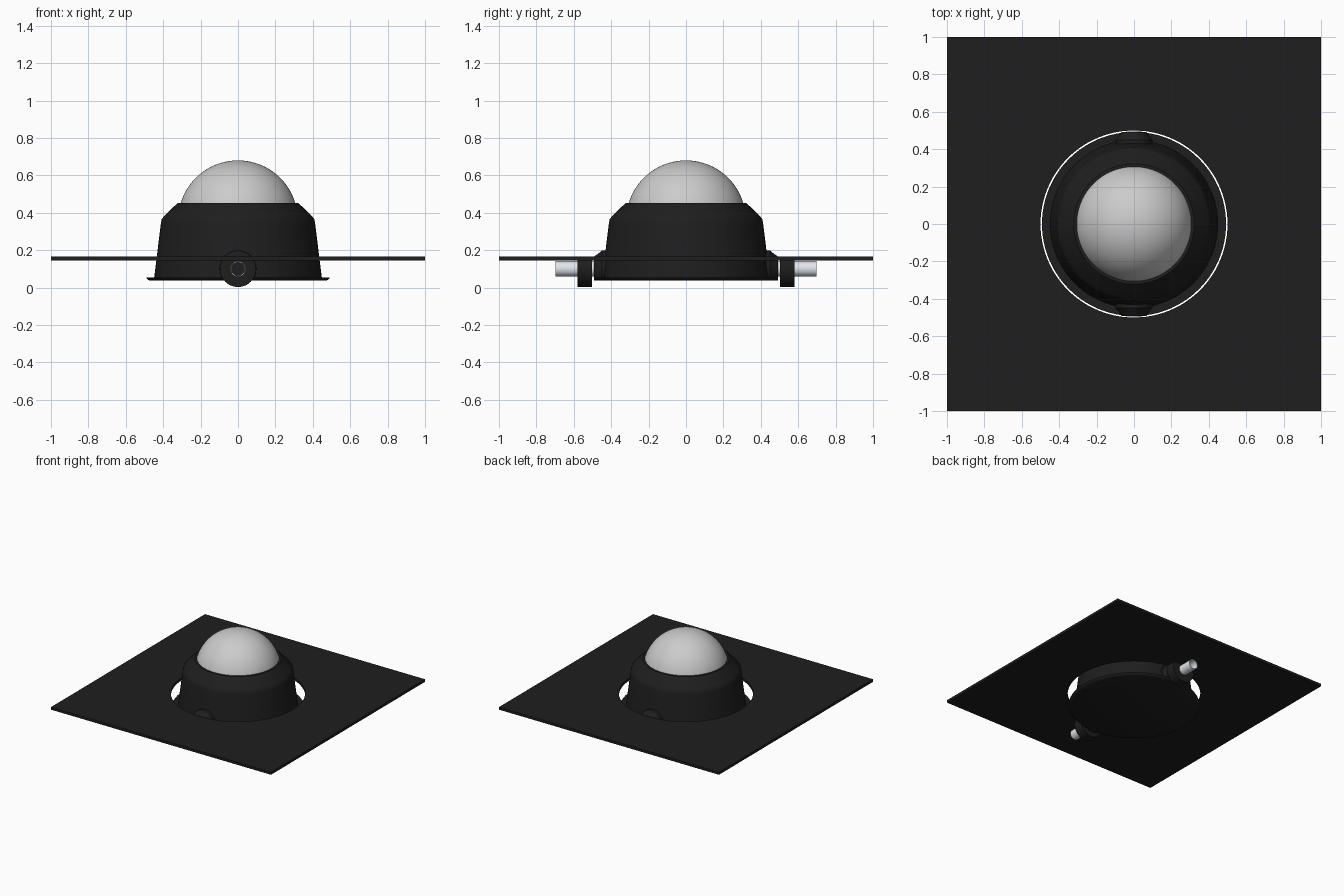
import bpy, bmesh
from math import sin, cos, pi, radians, asin
from mathutils import Matrix

if "Cube" in bpy.data.objects:
    bpy.data.objects.remove(bpy.data.objects["Cube"])


def material(name, rgb):
    m = bpy.data.materials.new(name)
    m.diffuse_color = (*rgb, 1)
    m.use_nodes = True
    m.node_tree.nodes["Principled BSDF"].inputs["Base Color"].default_value = m.diffuse_color
    return m


black = material("black_plastic", (0.013, 0.013, 0.013))
metal = material("light_metal", (0.75, 0.79, 0.84))


def finish(bm, name, mat=None, angle=30):
    bmesh.ops.recalc_face_normals(bm, faces=bm.faces)
    me = bpy.data.meshes.new(name)
    bm.to_mesh(me)
    bm.free()
    ob = bpy.data.objects.new(name, me)
    bpy.context.collection.objects.link(ob)
    if mat:
        me.materials.append(mat)
    bpy.ops.object.select_all(action='DESELECT')
    ob.select_set(True)
    bpy.context.view_layer.objects.active = ob
    bpy.ops.object.shade_smooth_by_angle(angle=radians(angle))
    return ob


def lathe(profile, n):
    # revolve (radius, height) points about z
    bm = bmesh.new()
    vs = [bm.verts.new((r, 0, z)) for r, z in profile]
    es = [bm.edges.new(p) for p in zip(vs, vs[1:])]
    bmesh.ops.spin(bm, geom=vs + es, axis=(0, 0, 1), cent=(0, 0, 0),
                   angle=2 * pi, steps=n, use_duplicate=False)
    bmesh.ops.remove_doubles(bm, verts=bm.verts, dist=1e-5)
    return bm


def clip(bm, z, up):
    # cut away everything above (up=1) or below (up=-1) height z and cap it
    r = bmesh.ops.bisect_plane(bm, geom=bm.verts[:] + bm.edges[:] + bm.faces[:],
                               plane_co=(0, 0, z), plane_no=(0, 0, up), clear_outer=True)
    cut = [e for e in r['geom_cut'] if isinstance(e, bmesh.types.BMEdge)]
    bmesh.ops.holes_fill(bm, edges=cut, sides=0)


# Square panel with a round hole
bm = bmesh.new()
N = 96
rings = []
for square, z in ((0, 0.145), (1, 0.145), (1, 0.166), (0, 0.166)):
    ring = []
    for i in range(N):
        c, s = cos(2 * pi * i / N), sin(2 * pi * i / N)
        k = 1 / max(abs(c), abs(s)) if square else 0.5
        ring.append(bm.verts.new((c * k, s * k, z)))
    rings.append(ring)
for j in range(4):
    a, b = rings[j], rings[(j + 1) % 4]
    for i in range(N):
        k = (i + 1) % N
        bm.faces.new((a[i], a[k], b[k], b[i]))
finish(bm, "panel", black)

# Housing: closed base, rim flange, tapered wall, chamfered shoulder
finish(lathe([(0, 0.037), (0.47, 0.037), (0.482, 0.042), (0.492, 0.055), (0.448, 0.055),
              (0.412, 0.345), (0.408, 0.365), (0.395, 0.383), (0.322, 0.453), (0.29, 0.453)], 96),
       "housing", black)

# Dome
R, cz = 0.32, 0.36
start = asin(0.04 / R)
arc = [start + (pi / 2 - start) * i / 24 for i in range(25)]
finish(lathe([(R * cos(a), cz + R * sin(a)) for a in arc], 96), "dome")

# Side fittings, front and back
for side, turn in (("front", 0), ("back", pi)):
    place = (Matrix.Rotation(turn, 4, 'Z') @ Matrix.Translation((0, 0, 0.1))
             @ Matrix.Rotation(pi / 2, 4, 'X'))

    # tapered boss on the housing, standing on the flange
    bm = lathe([(0, 0.40), (0.098, 0.40), (0.098, 0.45), (0.085, 0.465),
                (0.065, 0.493), (0, 0.493)], 48)
    bm.transform(place)
    clip(bm, 0.037, -1)
    finish(bm, side + "_boss", black)

    # round collar trimmed under the panel
    bm = lathe([(0, 0.502), (0.097, 0.502), (0.097, 0.58), (0, 0.58)], 48)
    bm.transform(place)
    clip(bm, 0.15, 1)
    finish(bm, side + "_collar", black)

    # hollow pin
    bm = lathe([(0.036, 0.58), (0.036, 0.698), (0.041, 0.698), (0.041, 0.47)], 32)
    bm.transform(place)
    finish(bm, side + "_pin", metal)
